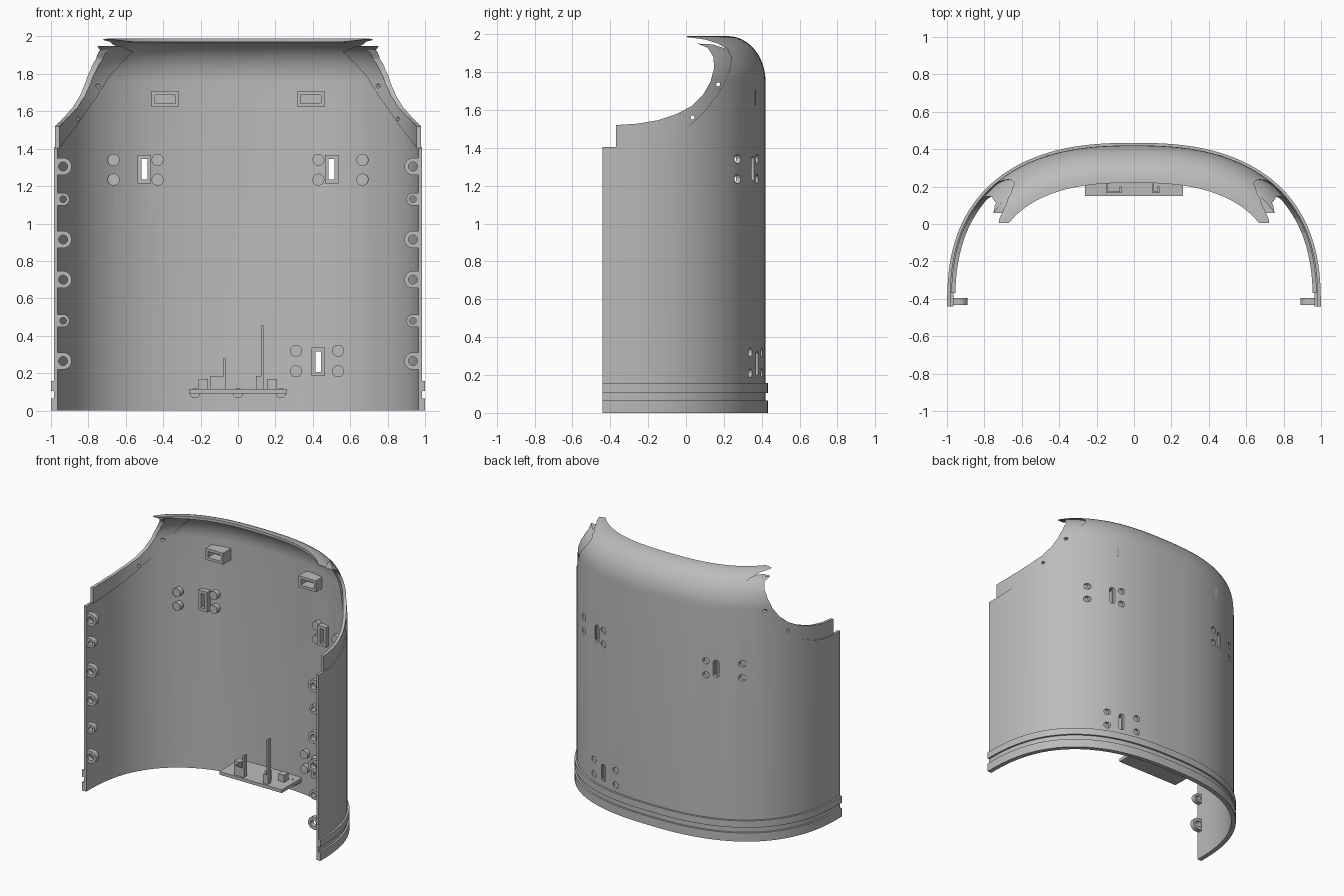
import bpy, bmesh, math
from mathutils import Vector

cube = bpy.data.objects.get("Cube")
if cube:
    bpy.data.objects.remove(cube, do_unlink=True)

grey = bpy.data.materials.new("plain_grey")
grey.use_nodes = True
grey.diffuse_color = (0.5, 0.5, 0.5, 1)
grey.node_tree.nodes["Principled BSDF"].inputs["Base Color"].default_value = (0.5, 0.5, 0.5, 1)

HALF_W, DEPTH, FRONT, POWER = 0.985, 0.86, -0.44, 2.5
WALL = 0.02
SHOULDER, RISE, INSET = 1.75, 0.24, 0.20


def finish(name, bm):
    bmesh.ops.recalc_face_normals(bm, faces=bm.faces)
    mesh = bpy.data.meshes.new(name)
    bm.to_mesh(mesh)
    bm.free()
    mesh.materials.append(grey)
    obj = bpy.data.objects.new(name, mesh)
    bpy.context.collection.objects.link(obj)
    return obj


def skin(name, rings):
    """Closed solid through a row of matching rings."""
    bm = bmesh.new()
    rows = [[bm.verts.new(p) for p in ring] for ring in rings]
    n = len(rows[0])
    for a, b in zip(rows, rows[1:]):
        for i in range(n):
            j = (i + 1) % n
            bm.faces.new((a[i], a[j], b[j], b[i]))
    bm.faces.new(rows[0])
    bm.faces.new(rows[-1])
    return finish(name, bm)


def prism(name, pts, axis, lo, hi):
    """Extrude a 2D outline along x or y."""
    if axis == "x":
        return skin(name, [[(k, u, v) for u, v in pts] for k in (lo, hi)])
    return skin(name, [[(u, k, v) for u, v in pts] for k in (lo, hi)])


def box(name, x0, x1, y0, y1, z0, z1):
    return prism(name, [(x0, z0), (x1, z0), (x1, z1), (x0, z1)], "y", y0, y1)


def oval(u, v, r, stretch=0.0, n=24):
    """Circle, or a vertical slot when stretched."""
    pts = []
    for i in range(n):
        t = 2 * math.pi * (i + 0.5) / n
        pts.append((u + r * math.cos(t), v + r * math.sin(t) + math.copysign(stretch, math.sin(t))))
    return pts


def plan_point(t, inset):
    """Point on the curved plan outline, moved inwards along its normal."""
    c, s = math.cos(t), max(math.sin(t), 0)
    x = HALF_W * math.copysign(abs(c) ** (2 / POWER), c)
    y = DEPTH * s ** (2 / POWER)
    nrm = Vector((math.copysign(abs(x / HALF_W) ** (POWER - 1), x) / HALF_W,
                  (y / DEPTH) ** (POWER - 1) / DEPTH)).normalized()
    return x - inset * nrm.x, FRONT + y - inset * nrm.y


def sweep(name, section, steps=80):
    rings = []
    for i in range(steps + 1):
        t = math.pi * i / steps
        rings.append([(*plan_point(t, d), z) for d, z in section])
    return skin(name, rings)


def wall_section(inset, thick, base):
    """Upright wall that rounds inwards at the top."""
    def side(d, steps=12):
        arc = [(INSET - (INSET - d) * math.cos(a), SHOULDER + (RISE - d) * math.sin(a))
               for a in (math.pi / 2 * i / steps for i in range(steps + 1))]
        return [(d, base)] + arc
    return side(inset) + side(inset + thick)[::-1]


def boolean(obj, cutters, operation="DIFFERENCE"):
    for c in cutters:
        mod = obj.modifiers.new("cut", "BOOLEAN")
        mod.operation, mod.solver, mod.object = operation, "EXACT", c
    bpy.context.view_layer.update()
    result = bpy.data.meshes.new_from_object(obj.evaluated_get(bpy.context.evaluated_depsgraph_get()))
    obj.modifiers.clear()
    obj.data = result
    for c in cutters:
        bpy.data.objects.remove(c, do_unlink=True)


def wall_y(x):
    """Depth of the inner wall face at a given x."""
    return FRONT + (DEPTH - WALL) * (1 - abs(x / (HALF_W - WALL)) ** POWER) ** (1 / POWER)


def smooth(obj):
    bpy.ops.object.select_all(action="DESELECT")
    obj.select_set(True)
    bpy.context.view_layer.objects.active = obj
    bpy.ops.object.shade_smooth_by_angle(angle=math.radians(30))


# Armhole edges in side view: outer edge on the shell, inner edge on the trim
arm_edge = [(-0.36, 1.405), (-0.27, 1.41), (-0.17, 1.43), (-0.07, 1.468), (0.02, 1.52), (0.1, 1.595),
            (0.16, 1.67), (0.205, 1.75), (0.235, 1.83), (0.238, 1.88), (0.22, 1.92)]
trim_edge = [(0.06, 1.95), (0.115, 1.928), (0.145, 1.88), (0.148, 1.82), (0.13, 1.75), (0.09, 1.68),
             (0.03, 1.62), (-0.05, 1.578), (-0.15, 1.545), (-0.26, 1.527), (-0.37, 1.52), (-0.37, 1.405)]

# Main shell with armholes, slots and recessed holes
slots = [(-0.5, 1.29), (0.5, 1.29), (0.43, 0.26)]
bosses = [(s * x, z) for s in (-1, 1) for x in (0.43, 0.665) for z in (1.235, 1.34)]
bosses += [(x, z) for x in (0.31, 0.535) for z in (0.21, 0.32)]
arm_cut = [(-0.6, 1.405)] + arm_edge + [(0.17, 1.95), (0.1, 1.972), (0.005, 1.984), (0.005, 2.2), (-0.6, 2.2)]
shell = sweep("back_shell", wall_section(0, WALL, 0))
cutters = [prism("arm_cutter", arm_cut, "x", -1.2, 1.2)]
cutters += [prism("slot_cutter", oval(x, z, 0.02, 0.045), "y", 0, 0.6) for x, z in slots]
cutters += [prism("hole_cutter", oval(x, z, 0.024), "y", 0, 0.6) for x, z in bosses]
boolean(shell, cutters)
smooth(shell)

# Armhole trim strips with two small screw holes each
trim = sweep("armhole_trim", wall_section(0.007, 0.022, 1.3))
boolean(trim, [prism("trim_region", arm_edge + [(0.14, 1.946)] + trim_edge, "x", -1.2, 1.2)], "INTERSECT")
boolean(trim, [prism("screw_cutter", oval(y, z, 0.011, n=12), "x", -1.2, 1.2)
               for y, z in ((0.035, 1.56), (0.17, 1.735))])
smooth(trim)

# Raised bands around the bottom
for name, low, high in (("lower_band", 0, 0.065), ("upper_band", 0.105, 0.157)):
    smooth(sweep(name, [(-0.014, low), (-0.014, high), (0.005, high), (0.005, low)]))

# Inner bosses behind the holes
for x, z in bosses:
    y = wall_y(x)
    smooth(prism("round_boss", oval(x, z, 0.032), "y", y - 0.035, y + 0.004))

# Frames around the slots
for x, z in slots:
    y = wall_y(x)
    frame = box("slot_frame", x - 0.036, x + 0.036, y - 0.04, y + 0.004, z - 0.076, z + 0.076)
    boolean(frame, [box("frame_cutter", x - 0.015, x + 0.015, 0, 0.6, z - 0.055, z + 0.055)])

# Open sleeves high on the inner wall
for x in (-0.39, 0.39):
    y = wall_y(x)
    sleeve = box("strap_sleeve", x - 0.073, x + 0.073, y - 0.09, y + 0.004, 1.622, 1.708)
    boolean(sleeve, [box("sleeve_cutter", x - 0.055, x + 0.055, 0, y - 0.015, 1.642, 1.688)])

# Fastening lugs down both front edges
for side in (-1, 1):
    for z, r in ((1.305, 0.046), (1.13, 0.034), (0.915, 0.046), (0.7, 0.046), (0.48, 0.034), (0.265, 0.046)):
        cx = 0.935
        arc = [(cx - r * math.cos(a), z + r * math.sin(a))
               for a in (math.pi * (i / 12 - 0.5) for i in range(13))]
        pts = [(side * u, v) for u, v in arc + [(0.975, z + r), (0.975, z - r)]]
        lug = prism("edge_lug", pts, "y", -0.432, -0.395)
        boolean(lug, [prism("lug_cutter", oval(side * cx, z, r * 0.52), "y", -0.6, -0.2)])
        smooth(lug)

# Shelf at the bottom with its uprights and feet
box("shelf", -0.262, 0.262, 0.15, 0.405, 0.092, 0.116)
box("tall_post", 0.124, 0.135, 0.165, 0.2, 0.116, 0.455)
box("tall_post_rib", 0.095, 0.105, 0.165, 0.25, 0.116, 0.185)
box("tall_post_foot", 0.095, 0.135, 0.165, 0.175, 0.116, 0.185)
box("short_post", -0.077, -0.066, 0.165, 0.2, 0.116, 0.28)
box("short_post_rib", -0.15, -0.14, 0.165, 0.25, 0.116, 0.185)
box("short_post_foot", -0.15, -0.07, 0.165, 0.175, 0.116, 0.185)
box("left_block", 0.155, 0.205, 0.26, 0.31, 0.116, 0.17)
box("right_block", -0.21, -0.16, 0.26, 0.31, 0.116, 0.17)
for x in (-0.23, 0, 0.23):
    smooth(prism("shelf_foot", oval(x, 0.093, 0.027), "y", 0.33, 0.4))
